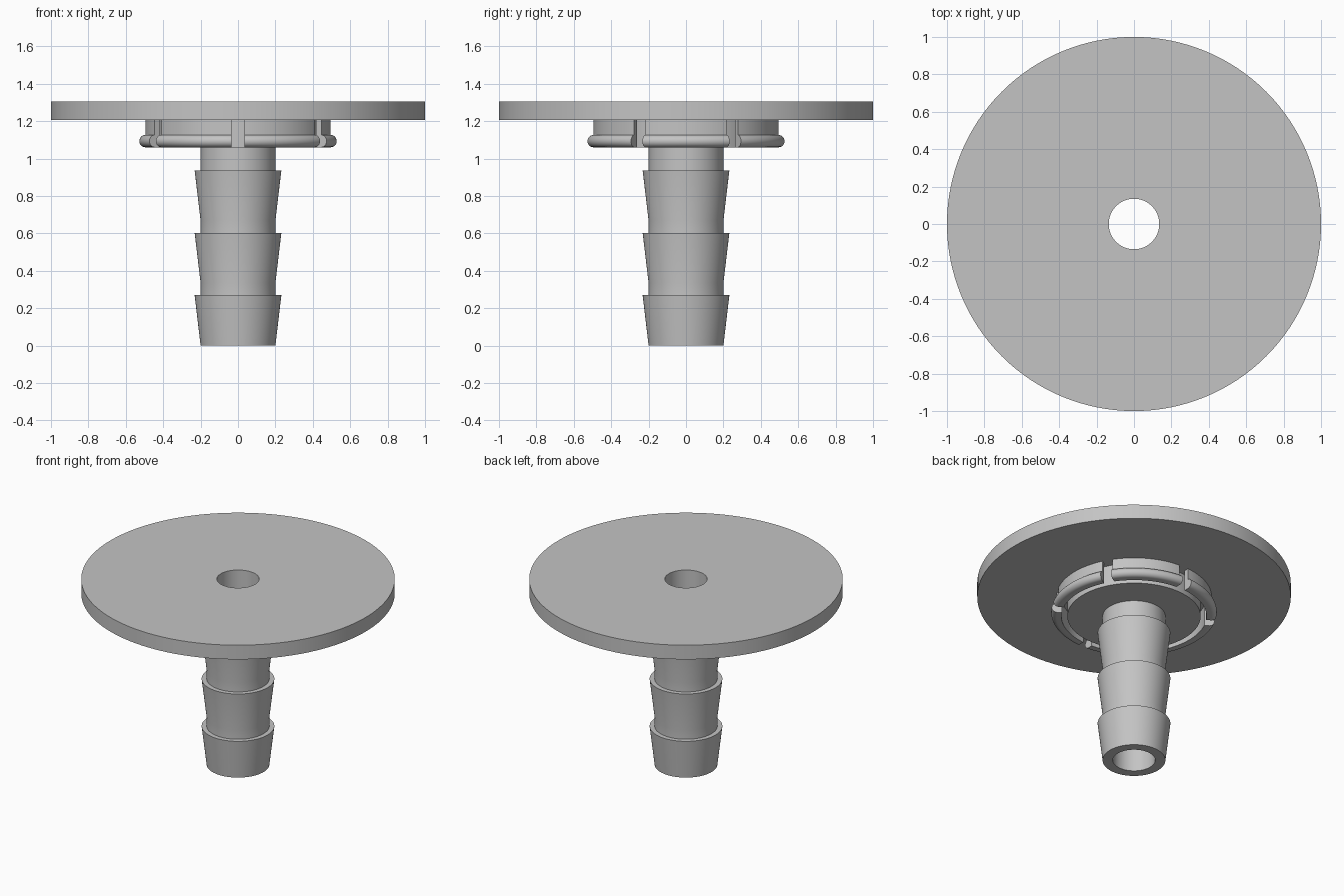
import bpy, bmesh, math

cube = bpy.data.objects.get("Cube")
if cube:
    bpy.data.objects.remove(cube, do_unlink=True)

grey = bpy.data.materials.new("plain grey")
grey.use_nodes = True
colour = (0.55, 0.55, 0.55, 1)
grey.diffuse_color = colour
grey.node_tree.nodes["Principled BSDF"].inputs["Base Color"].default_value = colour


def finish(name, bm):
    """Turn a bmesh into a smooth-shaded object with sharp edges kept."""
    bmesh.ops.recalc_face_normals(bm, faces=bm.faces)
    mesh = bpy.data.meshes.new(name)
    bm.to_mesh(mesh)
    bm.free()
    mesh.materials.append(grey)
    obj = bpy.data.objects.new(name, mesh)
    bpy.context.collection.objects.link(obj)
    bpy.ops.object.select_all(action='DESELECT')
    obj.select_set(True)
    bpy.context.view_layer.objects.active = obj
    bpy.ops.object.shade_smooth_by_angle(angle=math.radians(30))
    return obj


def sweep(name, profile, steps, centre=0, half_angle=None):
    """Sweep a closed (radius, height) profile round z, fully or as an arc."""
    bm = bmesh.new()
    rows = []
    for i in range(steps if half_angle is None else steps + 1):
        t = i / steps
        row = []
        for r, z in profile:
            if half_angle is None:
                a = 2 * math.pi * t
            else:
                a = centre + half_angle(r) * (2 * t - 1)
            row.append(bm.verts.new((r * math.cos(a), r * math.sin(a), z)))
        rows.append(row)
    pairs = list(zip(rows, rows[1:]))
    if half_angle is None:
        pairs.append((rows[-1], rows[0]))
    else:
        bm.faces.new(rows[0])
        bm.faces.new(rows[-1])
    n = len(profile)
    for a, b in pairs:
        for j in range(n):
            k = (j + 1) % n
            bm.faces.new((a[j], a[k], b[k], b[j]))
    return finish(name, bm)


# Hollow body: barbed hose stem, round hub and wide flange in one turned profile
BORE, STEM, BARB, HUB = 0.135, 0.2, 0.232, 0.425
HUB_Z, FLANGE_Z, TOP_Z = 1.06, 1.205, 1.305
body = [(BORE, 0), (STEM, 0), (BARB, 0.27), (STEM, 0.27)]
for start, ledge in ((0.335, 0.603), (0.668, 0.937)):
    body += [(STEM, start), (BARB, ledge), (STEM, ledge)]
body += [(STEM, HUB_Z), (HUB, HUB_Z), (HUB, FLANGE_Z),
         (1, FLANGE_Z), (1, TOP_Z), (BORE, TOP_Z)]
sweep("barbed_stem_and_flange", body, 128)

# Snap ring: six clips with a rounded outer bead, parted by parallel-sided slots
INNER, WALL, BEAD, SLOT = 0.463, 0.495, 0.033, 0.035
clip = [(INNER, FLANGE_Z), (INNER, HUB_Z)]
for i in range(13):
    a = -math.pi / 2 + math.pi * i / 12
    clip.append((WALL + BEAD * math.cos(a), HUB_Z + BEAD + BEAD * math.sin(a)))
clip.append((WALL, FLANGE_Z))

for k in range(6):
    sweep(f"snap_clip_{k + 1}", clip, 24, centre=k * math.pi / 3,
          half_angle=lambda r: math.pi / 6 - math.asin(SLOT / r))
